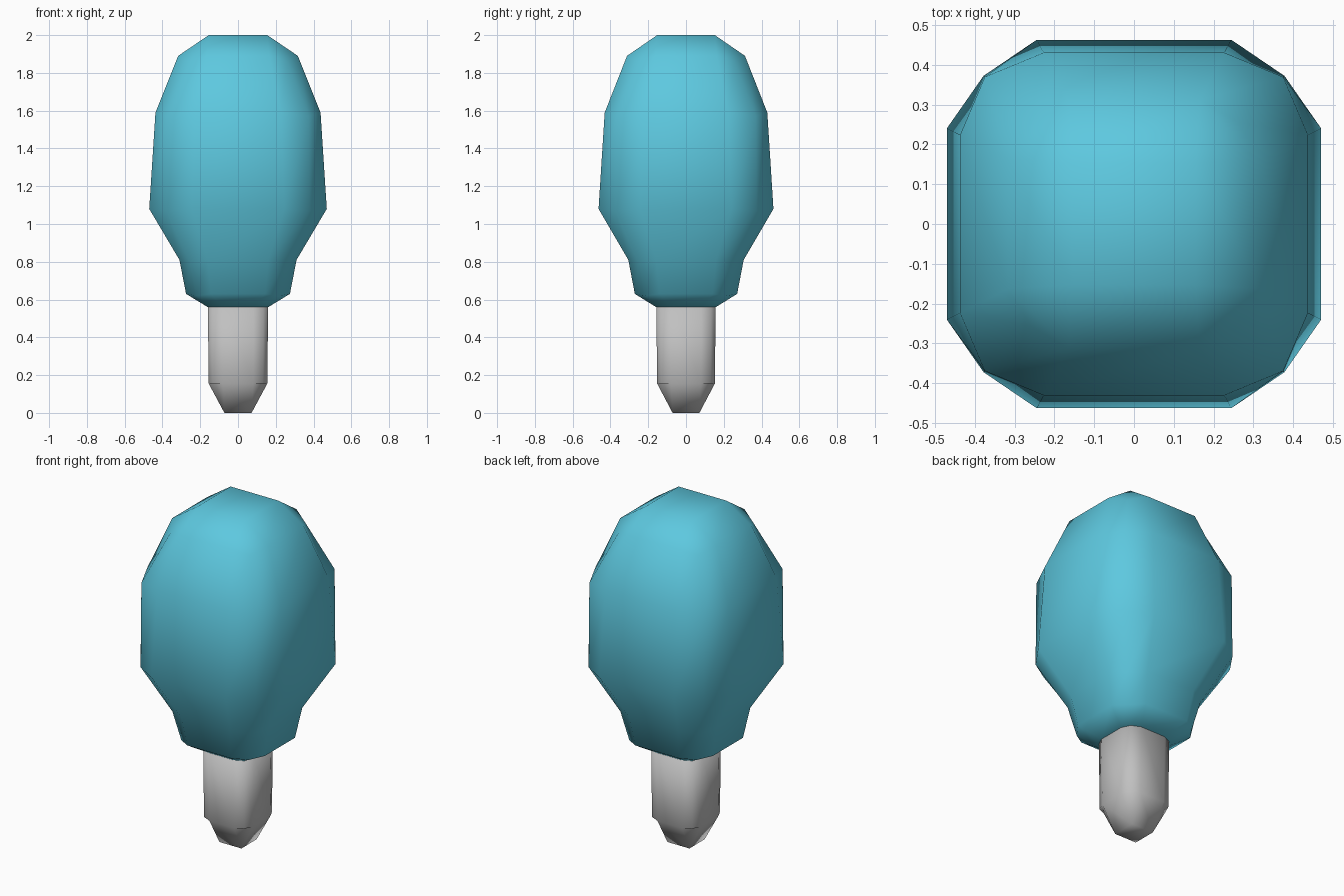
import bpy, bmesh

default = bpy.data.objects.get("Cube")
if default:
    bpy.data.objects.remove(default, do_unlink=True)

DEPTH = 0.985  # the body is slightly shallower than wide


def material(name, rgb):
    mat = bpy.data.materials.new(name)
    mat.use_nodes = True
    mat.diffuse_color = (*rgb, 1)
    mat.node_tree.nodes["Principled BSDF"].inputs["Base Color"].default_value = (*rgb, 1)
    return mat


def ring(bm, z, half, corner, drop=0.0):
    """Twelve-sided rounded square; corner is its diagonal coordinate."""
    verts = []
    mid = half * 0.52
    for px, py, pz in ((half, -mid, z), (half, mid, z), (corner, corner, z - drop)):
        verts.append((px, py, pz))
    loop = []
    for _ in range(4):
        loop += [bm.verts.new((x, y * DEPTH, h)) for x, y, h in verts]
        verts = [(-y, x, h) for x, y, h in verts]
    return loop


def grid_cap(bm, loop, z, q):
    """Close a ring with a centre quad surrounded by eight quads."""
    inner = [bm.verts.new((x * q, y * q * DEPTH, z))
             for x, y in ((1, -1), (1, 1), (-1, 1), (-1, -1))]
    bm.faces.new(inner)
    for i in range(4):
        nxt = inner[(i + 1) % 4]
        a, b, c, d = (loop[(3 * i + k) % 12] for k in range(4))
        bm.faces.new((a, b, nxt, inner[i]))
        bm.faces.new((b, c, d, nxt))


def build(name, profile, tip, mat):
    """Skin the rings from the joint end to the tip, then cap both ends."""
    bm = bmesh.new()
    loops = [ring(bm, *p) for p in profile]
    for low, high in zip(loops, loops[1:]):
        for i in range(12):
            j = (i + 1) % 12
            bm.faces.new((low[i], low[j], high[j], high[i]))
    bm.faces.new(loops[0])
    grid_cap(bm, loops[-1], *tip)
    bmesh.ops.recalc_face_normals(bm, faces=bm.faces)
    for f in bm.faces:
        f.smooth = True
    mesh = bpy.data.meshes.new(name)
    bm.to_mesh(mesh)
    bm.free()
    mesh.materials.append(mat)
    obj = bpy.data.objects.new(name, mesh)
    bpy.context.collection.objects.link(obj)
    return obj


# Rounded bulb, from the neck up to the crown
build("bulb", [
    (0.56, 0.16, 0.135),
    (0.63, 0.275, 0.22, 0.01),
    (0.81, 0.31, 0.255, 0.015),
    (1.08, 0.47, 0.378, 0.01),
    (1.59, 0.437, 0.375, 0.02),
    (1.89, 0.317, 0.26, 0.03),
], (2.0, 0.155), material("teal", (0.11, 0.58, 0.74)))

# Stem, from inside the bulb down to the blunt tip
build("stem", [
    (0.60, 0.16, 0.135),
    (0.155, 0.155, 0.132),
], (0.0, 0.072), material("grey", (0.53, 0.53, 0.53)))
